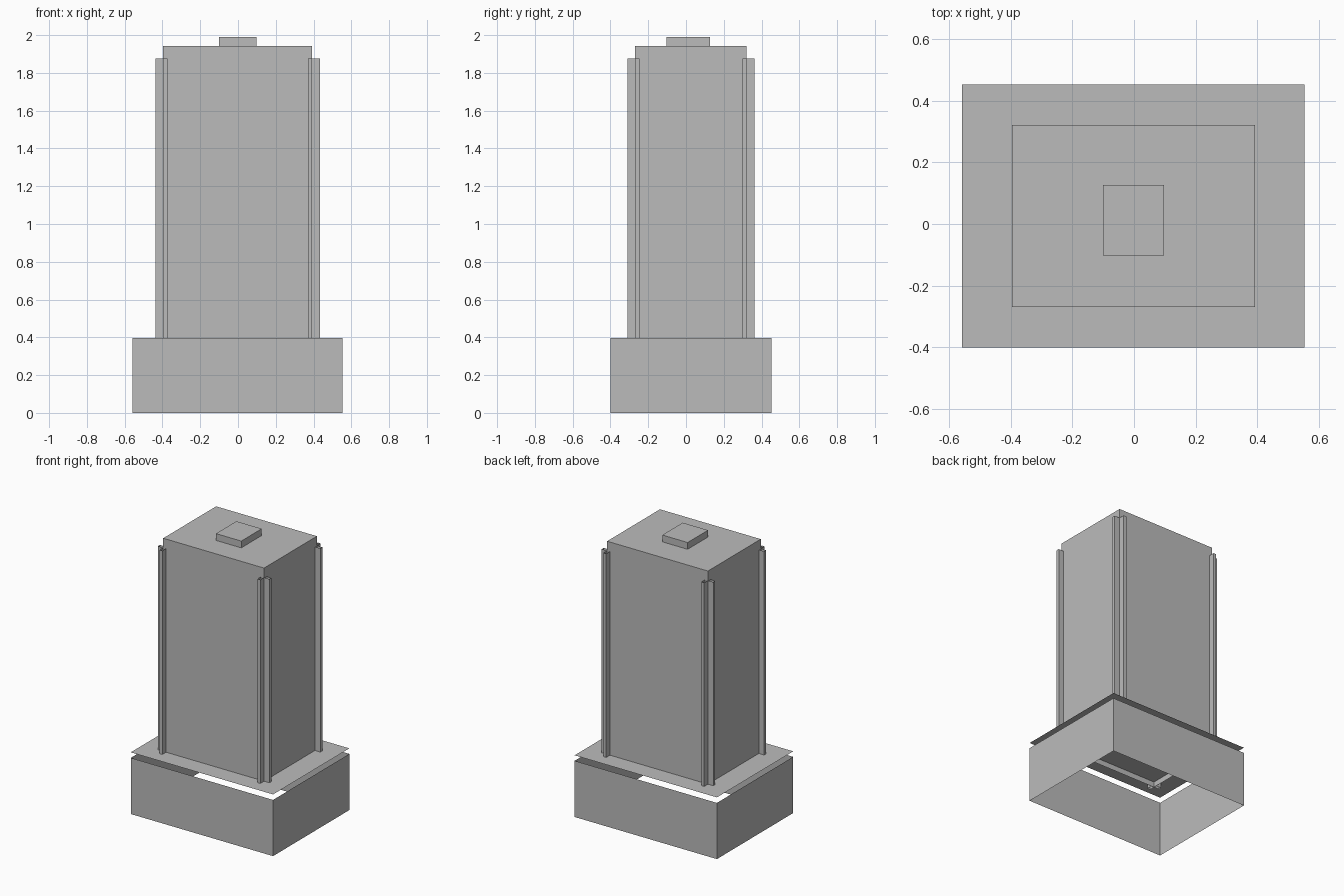
import bpy
import bmesh

cube = bpy.data.objects.get("Cube")
if cube:
    bpy.data.objects.remove(cube, do_unlink=True)

grey = bpy.data.materials.new("plain grey")
grey.use_nodes = True
colour = (0.5, 0.5, 0.5, 1)
grey.diffuse_color = colour
grey.node_tree.nodes["Principled BSDF"].inputs["Base Color"].default_value = colour

# Shared plan centre and main heights
CX, CY = -0.002, 0.026
BASE_TOP, SLAB_Z, RIB_TOP, ROOF_Z, TOP = 0.397, 0.436, 1.875, 1.942, 1.99
TOWER_X, TOWER_Y = 0.394, 0.295


def rectangle(hx, hy, cy=CY):
    return [(CX + sx * hx, cy + sy * hy)
            for sx, sy in ((-1, -1), (1, -1), (1, 1), (-1, 1))]


def part(name, outline, low, high, closed=True, cap=False):
    """Raise an outline into walls, with an optional top face."""
    bm = bmesh.new()
    bottom = [bm.verts.new((x, y, low)) for x, y in outline]
    top = [bm.verts.new((x, y, high)) for x, y in outline] if high > low else bottom
    if high > low:
        n = len(outline)
        for i in range(n if closed else n - 1):
            j = (i + 1) % n
            bm.faces.new((bottom[i], bottom[j], top[j], top[i]))
    if cap:
        bm.faces.new(top)
    mesh = bpy.data.meshes.new(name)
    bm.to_mesh(mesh)
    bm.free()
    mesh.materials.append(grey)
    obj = bpy.data.objects.new(name, mesh)
    bpy.context.collection.objects.link(obj)
    return obj


# Open podium walls with a thin sheet floating above them
part("podium_walls", rectangle(0.556, 0.426), 0, BASE_TOP)
part("podium_roof", rectangle(0.556, 0.426), SLAB_Z, SLAB_Z, cap=True)

# Tower, open underneath, and rooftop box
part("tower", rectangle(TOWER_X, TOWER_Y), BASE_TOP, ROOF_Z, cap=True)
part("rooftop_box", rectangle(0.099, 0.114, 0.012), ROOF_Z, TOP, cap=True)

# Paired hollow ribs wrapping each tower corner
IN, OUT = 0.022, 0.042
corner = [(-IN, 0), (-IN, OUT), (0, OUT), (0, 0), (OUT, 0), (OUT, -IN), (0, -IN)]
for side, sx in (("left", 1), ("right", -1)):
    for end, sy in (("front", -1), ("back", 1)):
        path = [(CX + sx * (TOWER_X + a), CY + sy * (TOWER_Y + b)) for a, b in corner]
        if sx * sy > 0:
            path.reverse()
        part(f"{end}_{side}_corner_ribs", path, BASE_TOP, RIB_TOP, closed=False)
